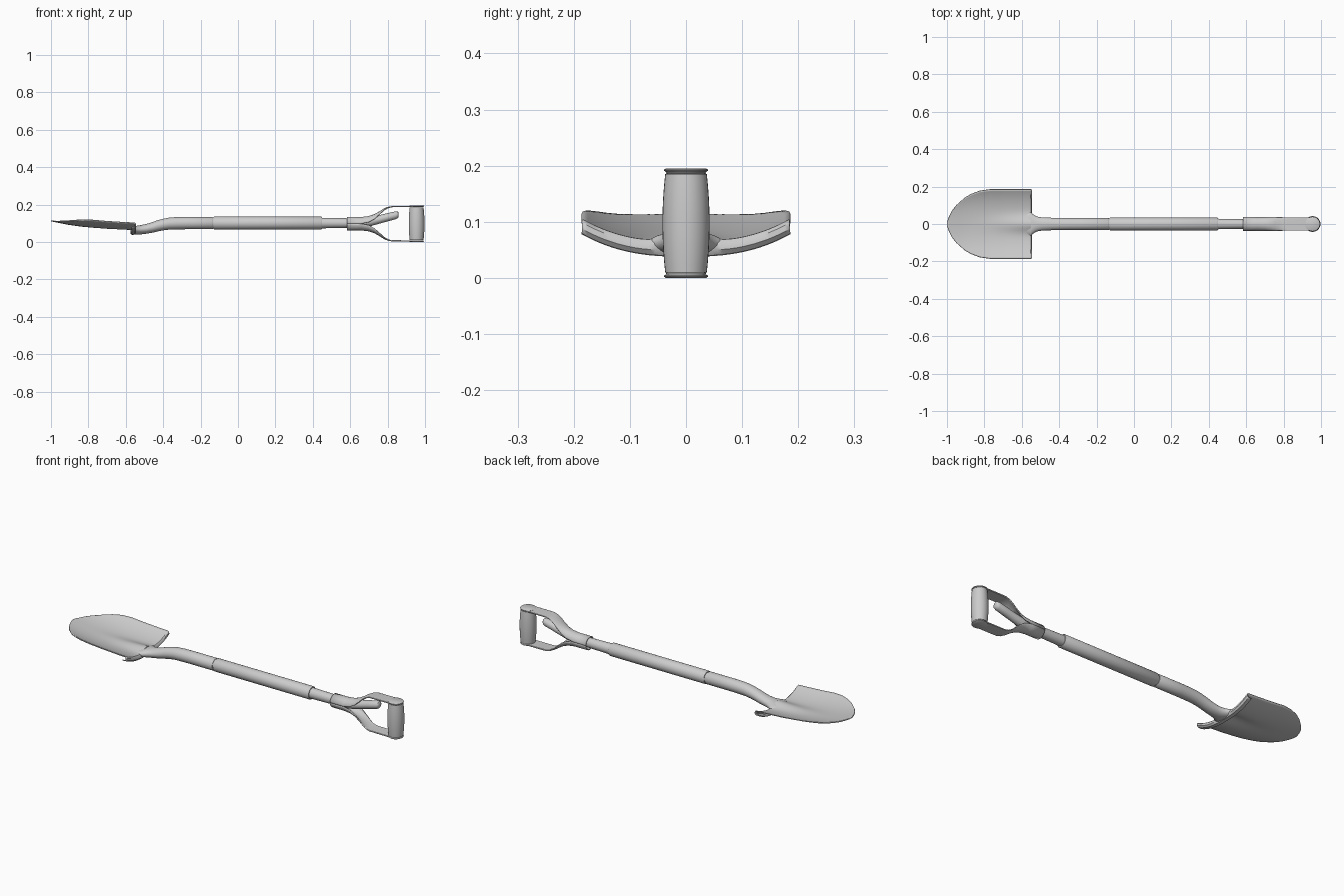
import bpy
import bmesh
import math

cube = bpy.data.objects.get("Cube")
if cube:
    bpy.data.objects.remove(cube, do_unlink=True)

steel = bpy.data.materials.new("grey_steel")
steel.use_nodes = True
steel.diffuse_color = (0.6, 0.6, 0.6, 1)
steel.node_tree.nodes["Principled BSDF"].inputs["Base Color"].default_value = (0.6, 0.6, 0.6, 1)

AXIS = 0.101    # height of the shaft's centre line
SIDES = 32


def interp(table, x):
    """Smoothly read a value from a list of (x, value) points."""
    for (x0, a), (x1, b) in zip(table, table[1:]):
        if x <= x1:
            t = max(0, (x - x0) / (x1 - x0))
            return a + (b - a) * t
    return table[-1][1]


def skin(name, rows, closed=False, thickness=0):
    """Bridge rows of points into a smooth surface, tube or thick sheet."""
    bm = bmesh.new()
    grid = [[bm.verts.new(p) for p in row] for row in rows]
    n = len(rows[0])
    for a, b in zip(grid, grid[1:]):
        for i in range(n if closed else n - 1):
            j = (i + 1) % n
            bm.faces.new((a[i], b[i], b[j], a[j]))
    if closed:
        bm.faces.new(grid[0])
        bm.faces.new(grid[-1])
    bmesh.ops.recalc_face_normals(bm, faces=bm.faces)
    mesh = bpy.data.meshes.new(name)
    bm.to_mesh(mesh)
    bm.free()
    mesh.materials.append(steel)
    obj = bpy.data.objects.new(name, mesh)
    bpy.context.collection.objects.link(obj)
    if thickness:
        mod = obj.modifiers.new("thickness", "SOLIDIFY")
        mod.thickness = thickness
        mod.offset = 0
    bpy.ops.object.select_all(action="DESELECT")
    obj.select_set(True)
    bpy.context.view_layer.objects.active = obj
    bpy.ops.object.shade_smooth_by_angle(angle=math.radians(40))
    return obj


def tube(name, sections):
    """Sections are (x, z, half width, half height)."""
    rows = []
    for x, z, ry, rz in sections:
        angles = [2 * math.pi * i / SIDES for i in range(SIDES)]
        rows.append([(x, ry * math.cos(a), z + rz * math.sin(a)) for a in angles])
    return skin(name, rows, closed=True)


def round_bar(name, profile):
    return tube(name, [(x, AXIS, r, r) for x, r in profile])


# Blade: dished sheet with a raised centre rib and a rolled foot rest
outline = [(-1, 0.008), (-0.99, 0.036), (-0.975, 0.068), (-0.95, 0.1), (-0.905, 0.14),
           (-0.87, 0.16), (-0.825, 0.177), (-0.77, 0.185), (-0.5, 0.185)]
keel = [(-1, 0.113), (-0.9, 0.093), (-0.8, 0.079), (-0.7, 0.07), (-0.6, 0.064), (-0.5, 0.06)]
BACK = -0.553


def blade_row(x, dx=0, dz=0, rib=1):
    half = interp(outline, x)
    fade = max(0, min(1, (x + 0.85) / 0.3)) ** 1.5 * rib
    row = []
    for i in range(41):
        y = half * (i / 20 - 1)
        dish = 0.04 * (abs(y) / 0.185) ** 2.6
        bump = 0.024 * fade * math.exp(-(y / 0.04) ** 2)
        row.append((x + dx, y, interp(keel, x) + dish + bump + dz))
    return row


stations = [x for x, _ in outline[:-1]] + [-0.98, -0.963, -0.93]
stations += [-0.74 + 0.02 * i for i in range(10)] + [BACK]
rows = [blade_row(x) for x in sorted(stations)]
for dx, dz, rib in [(0.005, -0.005, 0.8), (0.006, -0.014, 0.4), (0, -0.021, 0), (-0.017, -0.022, 0)]:
    rows.append(blade_row(BACK, dx, dz, rib))
skin("blade", rows, thickness=0.005)

# Bent socket flaring out into the blade
tube("socket", [(-0.575, 0.061, 0.06, 0.018), (-0.553, 0.062, 0.066, 0.021), (-0.545, 0.063, 0.056, 0.023),
                (-0.53, 0.064, 0.046, 0.024), (-0.515, 0.066, 0.039, 0.025), (-0.49, 0.07, 0.035, 0.026),
                (-0.46, 0.077, 0.034, 0.028), (-0.43, 0.086, 0.033, 0.03), (-0.4, 0.093, 0.033, 0.031),
                (-0.37, 0.098, 0.033, 0.032), (-0.33, 0.1, 0.033, 0.033), (-0.28, AXIS, 0.033, 0.033),
                (-0.138, AXIS, 0.033, 0.033), (-0.135, AXIS, 0.031, 0.031)])

# Shaft and its sleeve
round_bar("shaft", [(-0.2, 0.029), (0.4, 0.029), (0.62, 0.025)])
round_bar("shaft_sleeve", [(-0.13, 0.032), (-0.126, 0.0345), (0.445, 0.0345), (0.449, 0.032)])

# Angled shaft end between the straps
tube("shaft_end", [(0.6, 0.1, 0.025, 0.025), (0.66, 0.102, 0.025, 0.025), (0.71, 0.109, 0.024, 0.024),
                   (0.75, 0.119, 0.023, 0.023), (0.8, 0.132, 0.022, 0.022), (0.845, 0.143, 0.021, 0.021),
                   (0.854, 0.145, 0.018, 0.018), (0.859, 0.146, 0.011, 0.011)])

# Two straps: half tubes that flatten out and hold the grip
MID = 0.0975
GRIP_X = 0.955
strap = [(0.582, 0.033, 0.033), (0.66, 0.033, 0.033), (0.7, 0.038, 0.03), (0.73, 0.048, 0.023),
         (0.755, 0.062, 0.015), (0.78, 0.078, 0.007), (0.8, 0.087, 0.003), (0.82, 0.091, 0), (GRIP_X, 0.092, 0)]
strap += [(GRIP_X + 0.037 * math.sin(math.radians(a)), 0.092, 0) for a in (20, 40, 55, 68, 78, 86)]
for name, side in (("upper_strap", 1), ("lower_strap", -1)):
    rows = []
    for x, height, sag in strap:
        half = 0.034
        if x > GRIP_X:
            half = math.sqrt(0.037 ** 2 - (x - GRIP_X) ** 2)
        row = []
        for i in range(17):
            a = math.pi * i / 16
            row.append((x, half * math.cos(a), MID + side * (height - sag * (1 - math.sin(a)))))
        rows.append(row)
    skin(name, rows, thickness=0.006)


# Barrel grip with end caps
def upright(name, profile):
    angles = [2 * math.pi * i / SIDES for i in range(SIDES)]
    skin(name, [[(GRIP_X + r * math.cos(a), r * math.sin(a), z) for a in angles] for z, r in profile], closed=True)


barrel = []
for i in range(13):
    t = i / 6 - 1
    barrel.append((MID + 0.088 * t, 0.042 - 0.005 * t * t))
upright("grip", barrel)
for name, z in (("lower_cap", 0), ("upper_cap", 0.189)):
    upright(name, [(z, 0.036), (z + 0.002, 0.039), (z + 0.004, 0.039), (z + 0.006, 0.036)])
